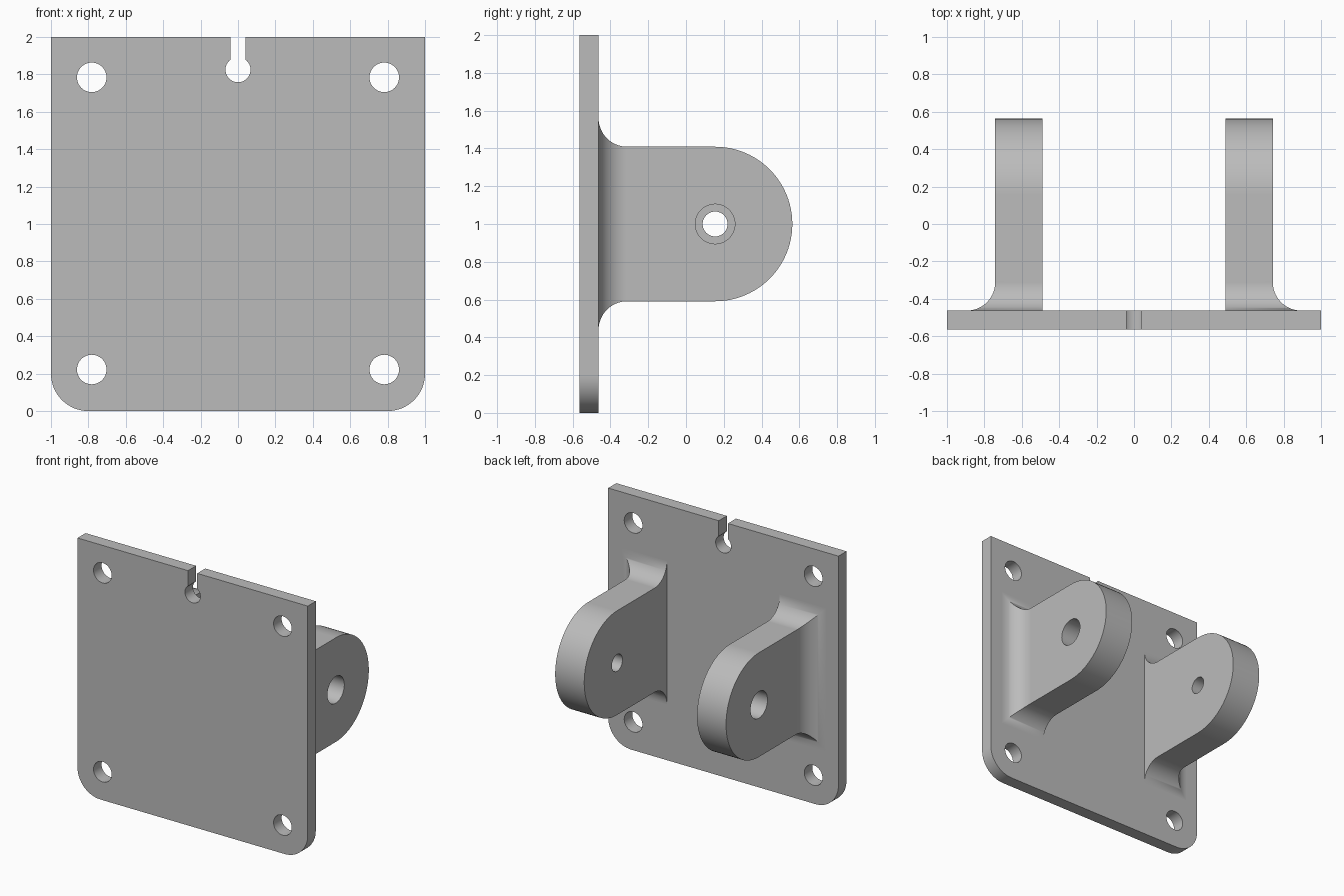
import bpy, bmesh
from math import sin, cos, pi, radians
from mathutils import Matrix

if "Cube" in bpy.data.objects:
    bpy.data.objects.remove(bpy.data.objects["Cube"])

grey = bpy.data.materials.new("bracket grey")
grey.use_nodes = True
grey.diffuse_color = (0.5, 0.5, 0.5, 1)
grey.node_tree.nodes["Principled BSDF"].inputs["Base Color"].default_value = (0.5, 0.5, 0.5, 1)

FRONT, BACK = -0.563, -0.463      # plate faces along y
MID_Z = 1.0


def make_object(name, bm):
    bmesh.ops.recalc_face_normals(bm, faces=bm.faces)
    mesh = bpy.data.meshes.new(name)
    bm.to_mesh(mesh)
    bm.free()
    mesh.materials.append(grey)
    obj = bpy.data.objects.new(name, mesh)
    bpy.context.collection.objects.link(obj)
    return obj


def cylinder(axis, centre, radius, depth):
    bm = bmesh.new()
    turn = Matrix.Rotation(pi / 2, 4, "X" if axis == "y" else "Y")
    bmesh.ops.create_cone(bm, cap_ends=True, segments=48, radius1=radius, radius2=radius,
                          depth=depth, matrix=Matrix.Translation(centre) @ turn)
    return make_object("cutter", bm)


def box(centre, size):
    bm = bmesh.new()
    bmesh.ops.create_cube(bm, size=1, matrix=Matrix.Translation(centre) @ Matrix.Diagonal((*size, 1)))
    return make_object("cutter", bm)


def cut(obj, cutters):
    bpy.context.view_layer.objects.active = obj
    for cutter in cutters:
        cutter.hide_render = True
        mod = obj.modifiers.new("cut", "BOOLEAN")
        mod.operation, mod.solver, mod.object = "DIFFERENCE", "EXACT", cutter
        bpy.ops.object.modifier_apply(modifier=mod.name)
        bpy.data.objects.remove(cutter)


def finish(obj):
    bpy.ops.object.select_all(action="DESELECT")
    obj.select_set(True)
    bpy.context.view_layer.objects.active = obj
    bpy.ops.object.shade_smooth_by_angle(angle=radians(30))
    obj.modifiers.new("even shading", "WEIGHTED_NORMAL").keep_sharp = True


# Plate: square on top, rounded lower corners
def build_plate(corner=0.2, steps=16):
    arc = [pi / 2 * i / steps for i in range(steps + 1)]
    right = [(1 - corner + corner * sin(a), corner - corner * cos(a)) for a in arc]
    outline = right + [(1, 2), (-1, 2)] + [(-x, z) for x, z in reversed(right)]
    bm = bmesh.new()
    face = bm.faces.new([bm.verts.new((x, FRONT, z)) for x, z in outline])
    new = bmesh.ops.extrude_face_region(bm, geom=[face])["geom"]
    bmesh.ops.translate(bm, vec=(0, BACK - FRONT, 0),
                        verts=[v for v in new if isinstance(v, bmesh.types.BMVert)])
    plate = make_object("mounting_plate", bm)
    # Screw holes and keyhole slot
    mid_y = (FRONT + BACK) / 2
    cutters = [cylinder("y", (x, mid_y, z), 0.079, 0.4)
               for x in (-0.782, 0.782) for z in (0.222, 1.784)]
    cutters.append(cylinder("y", (0, mid_y, 1.825), 0.067, 0.4))
    cutters.append(box((0, mid_y, 1.975), (0.08, 0.4, 0.3)))
    cut(plate, cutters)
    finish(plate)


# Lug: rectangular sections lofted through the flared root and the round end
def build_lug(name, side, inner=0.49, outer=0.742, radius=0.409, pivot_y=0.154, flare=0.152, steps=24):
    arc = [pi / 2 * i / steps for i in range(steps + 1)]
    sections = [(BACK + flare * (1 - cos(a)), flare * (1 - sin(a)), radius) for a in arc]
    sections += [(pivot_y + radius * sin(a), 0, radius * cos(a)) for a in arc]
    bm = bmesh.new()
    rings = []
    for y, spread, half in sections:
        h = half + spread
        rings.append([bm.verts.new((side * x, y, MID_Z + z)) for x, z in
                      ((inner, -h), (outer + spread, -h), (outer + spread, h), (inner, h))])
    bm.faces.new(rings[0])
    for a, b in zip(rings, rings[1:]):
        for i in range(4):
            j = (i + 1) % 4
            bm.faces.new((a[i], a[j], b[j], b[i]))
    bmesh.ops.remove_doubles(bm, verts=bm.verts, dist=1e-5)
    bmesh.ops.recalc_face_normals(bm, faces=bm.faces)
    bmesh.ops.dissolve_limit(bm, angle_limit=radians(0.3), verts=bm.verts, edges=bm.edges)
    lug = make_object(name, bm)
    # Pivot hole with a wider bore from the outside
    cut(lug, [cylinder("x", (side * 0.6, pivot_y, MID_Z), 0.066, 0.6),
              cylinder("x", (side * (outer + 0.04), pivot_y, MID_Z), 0.105, 0.4)])
    finish(lug)


build_plate()
build_lug("left_lug", 1)
build_lug("right_lug", -1)
